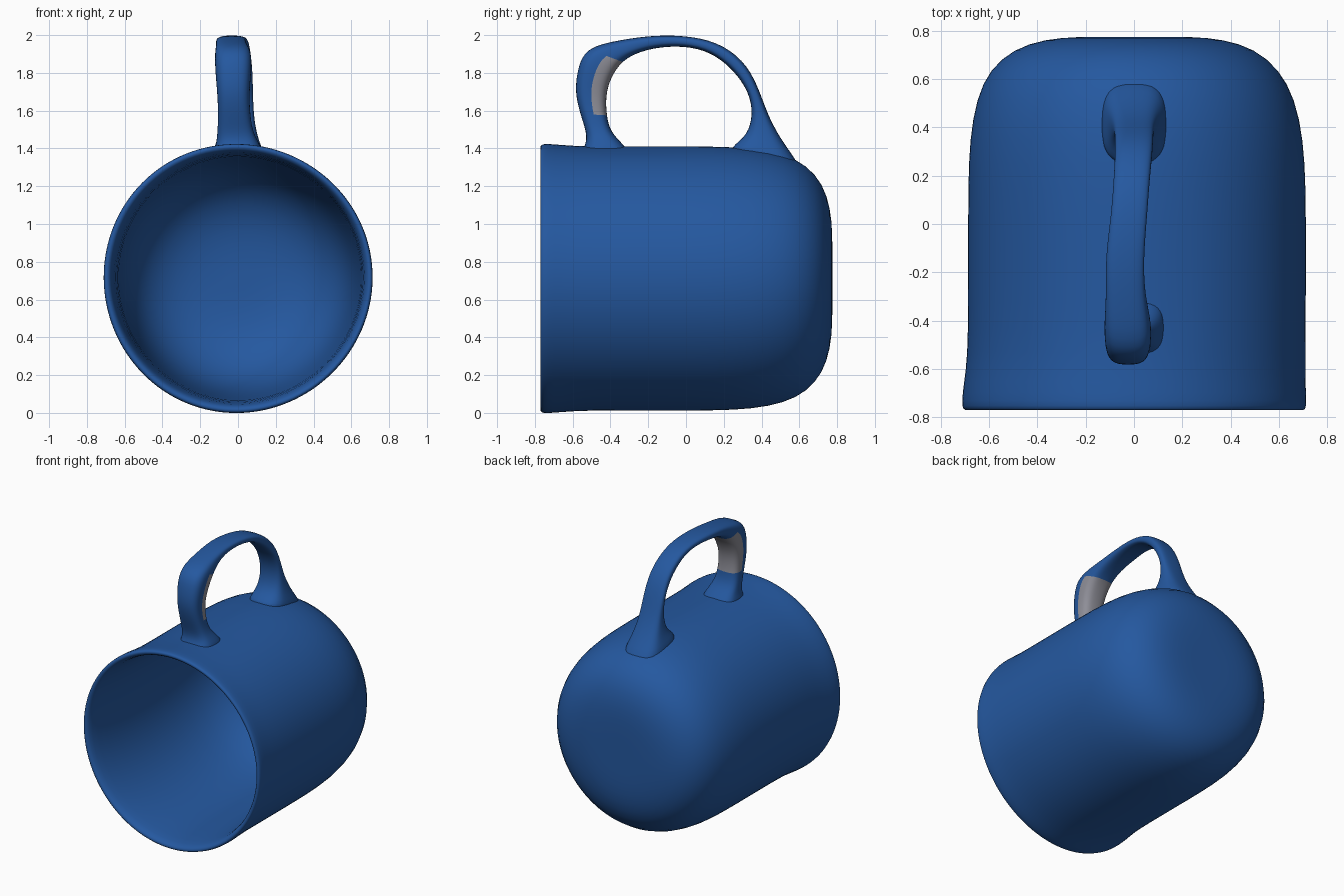
import bpy, math
from mathutils import Vector

if "Cube" in bpy.data.objects:
    bpy.data.objects.remove(bpy.data.objects["Cube"])


def material(name, colour):
    m = bpy.data.materials.new(name)
    m.diffuse_color = (*colour, 1)
    m.use_nodes = True
    m.node_tree.nodes["Principled BSDF"].inputs["Base Color"].default_value = m.diffuse_color
    return m


BLUE = material("blue glaze", (0.018, 0.098, 0.35))
GREY = material("bare grey", (0.27, 0.27, 0.31))


def make_object(name, verts, faces, mats, levels):
    me = bpy.data.meshes.new(name)
    me.from_pydata(verts, [], faces)
    for m in mats:
        me.materials.append(m)
    for p in me.polygons:
        p.use_smooth = True
    ob = bpy.data.objects.new(name, me)
    bpy.context.collection.objects.link(ob)
    sub = ob.modifiers.new("smooth", "SUBSURF")
    sub.levels = sub.render_levels = levels
    return ob


def loft(rings):
    """Quads between successive rings, fans closing both ends."""
    n = len(rings[0])
    verts = [v for r in rings for v in r]
    faces = []
    for i in range(len(rings) - 1):
        for j in range(n):
            k = (j + 1) % n
            faces.append((i*n + j, i*n + k, (i+1)*n + k, (i+1)*n + j))
    for base, flip in ((0, True), ((len(rings) - 1) * n, False)):
        c = len(verts)
        verts.append(sum((Vector(v) for v in rings[0 if flip else -1]), Vector()) / n)
        for j in range(n):
            a, b = base + j, base + (j + 1) % n
            faces.append((b, a, c) if flip else (a, b, c))
    return verts, faces


# Mug lying on its side: (y, radius, x offset), outside from the back to the rim, then inside
PROFILE = [
    (0.775, 0.10, 0), (0.775, 0.24, 0), (0.765, 0.37, 0), (0.725, 0.50, 0),
    (0.64, 0.60, 0), (0.52, 0.66, 0.005), (0.35, 0.692, 0.008), (0.15, 0.70, 0.01),
    (-0.10, 0.70, 0.01), (-0.32, 0.70, 0.01), (-0.55, 0.70, 0.008), (-0.66, 0.708, 0),
    (-0.74, 0.715, -0.002), (-0.768, 0.71, -0.002), (-0.772, 0.695, 0), (-0.76, 0.675, 0),
    (-0.70, 0.66, 0), (-0.50, 0.645, 0.005), (-0.20, 0.635, 0.005), (0.10, 0.62, 0),
    (0.35, 0.59, 0), (0.52, 0.52, 0), (0.63, 0.40, 0), (0.68, 0.25, 0), (0.69, 0.10, 0),
]
SEG, CZ = 64, 0.713
rings = []
for y, r, cx in PROFILE:
    ring = []
    for j in range(SEG):
        a = 2 * math.pi * j / SEG
        rr = r * (1 + 0.006 * math.sin(3 * a + 1.0) * min(1, r))
        ring.append(Vector((cx + rr * math.cos(a), y, CZ + rr * math.sin(a))))
    rings.append(ring)
# small dimple beside the handle
dent = Vector((0.18, -0.22, 1.39))
for ring in rings[7:11]:
    for v in ring:
        d = (v - dent).length
        v.z -= 0.03 * math.exp(-(d / 0.07) ** 2)
make_object("mug_body", *loft(rings), [BLUE], 1)

# Handle: outer (y, z), inner (y, z), x centre, half width
SECTIONS = [
    (-0.57, 1.36, -0.28, 1.36, 0.0, 0.14),
    (-0.53, 1.42, -0.34, 1.43, 0.0, 0.115),
    (-0.525, 1.48, -0.40, 1.49, -0.015, 0.095),
    (-0.56, 1.58, -0.42, 1.57, -0.02, 0.085),
    (-0.59, 1.70, -0.425, 1.68, -0.025, 0.085),
    (-0.575, 1.82, -0.40, 1.77, -0.025, 0.095),
    (-0.535, 1.935, -0.34, 1.865, -0.025, 0.10),
    (-0.35, 1.975, -0.24, 1.915, -0.035, 0.08),
    (-0.16, 2.002, -0.12, 1.94, -0.04, 0.08),
    (0.04, 1.995, 0.03, 1.94, -0.02, 0.075),
    (0.20, 1.95, 0.16, 1.895, -0.01, 0.075),
    (0.33, 1.84, 0.275, 1.79, 0.0, 0.078),
    (0.395, 1.69, 0.345, 1.67, 0.0, 0.08),
    (0.44, 1.56, 0.352, 1.55, 0.0, 0.085),
    (0.52, 1.42, 0.31, 1.45, 0.0, 0.11),
    (0.64, 1.27, 0.20, 1.39, 0.0, 0.16),
]
N = 20
rings = []
for oy, oz, iy, iz, cx, hw in SECTIONS:
    mid = Vector((cx, (oy + iy) / 2, (oz + iz) / 2))
    out = Vector((0, (oy - iy) / 2, (oz - iz) / 2))
    ring = []
    for j in range(N):
        a = 2 * math.pi * j / N
        c, s = math.cos(a), math.sin(a)
        # rounded-rectangle section
        c = math.copysign(abs(c) ** 0.7, c)
        s = math.copysign(abs(s) ** 0.7, s)
        ring.append(mid + out * c + Vector((hw * s, 0, 0)))
    rings.append(ring)
verts, faces = loft(rings)
handle = make_object("handle", verts, faces, [BLUE, GREY], 2)

# bare patch on the inside of the front leg
for i, p in enumerate(handle.data.polygons):
    ring, j = divmod(i, N)
    if 3 <= ring <= 5 and math.cos(2 * math.pi * (j + 0.5) / N) < 0.1:
        p.material_index = 1

# make normals consistent
import bmesh
for ob in bpy.context.collection.objects:
    bm = bmesh.new()
    bm.from_mesh(ob.data)
    bmesh.ops.recalc_face_normals(bm, faces=bm.faces)
    bm.to_mesh(ob.data)
    bm.free()
